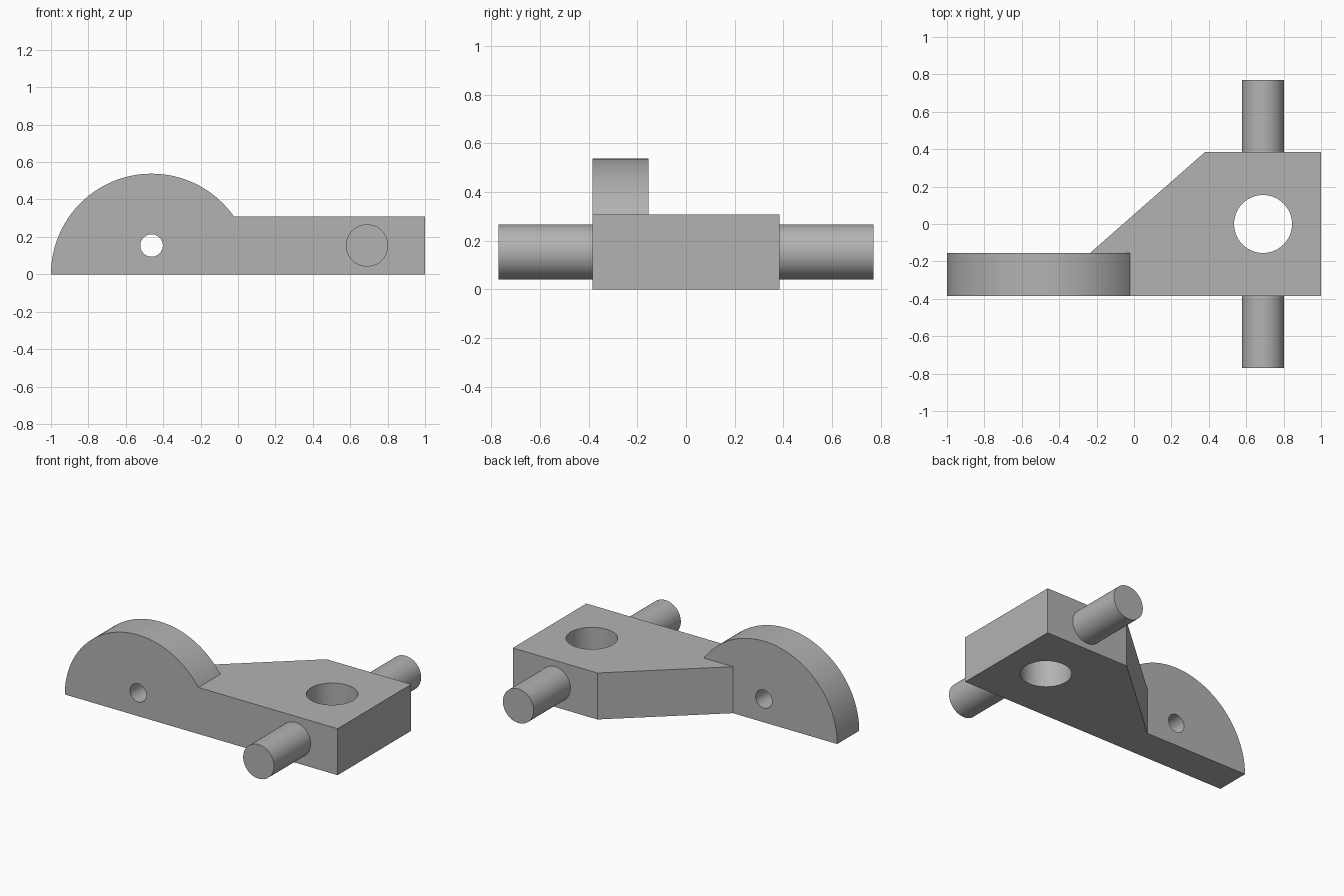
import bpy, bmesh, math
from mathutils import Matrix, Vector

cube = bpy.data.objects.get("Cube")
if cube:
    bpy.data.objects.remove(cube, do_unlink=True)

GREY = (0.45, 0.45, 0.45, 1)
grey = bpy.data.materials.new("plain grey")
grey.use_nodes = True
grey.diffuse_color = GREY
grey.node_tree.nodes["Principled BSDF"].inputs["Base Color"].default_value = GREY

HALF = 0.385            # half depth of the block
ARM_BACK = -0.155       # rear face of the arm
THICK = 0.308           # block height
DISC_X, DISC_R = -0.462, 0.538
PIN_X = 0.69


def prism(name, points, offset):
    """Extrude a closed 3D outline by an offset."""
    bm = bmesh.new()
    face = bm.faces.new([bm.verts.new(p) for p in points])
    result = bmesh.ops.extrude_face_region(bm, geom=[face], use_keep_orig=True)
    moved = [g for g in result["geom"] if isinstance(g, bmesh.types.BMVert)]
    bmesh.ops.translate(bm, verts=moved, vec=offset)
    bmesh.ops.recalc_face_normals(bm, faces=bm.faces)
    mesh = bpy.data.meshes.new(name)
    bm.to_mesh(mesh)
    bm.free()
    mesh.materials.append(grey)
    obj = bpy.data.objects.new(name, mesh)
    bpy.context.collection.objects.link(obj)
    return obj


def arc(radius, end, steps):
    return [(radius * math.cos(end * i / steps), radius * math.sin(end * i / steps))
            for i in range(steps + 1)]


def cylinder(name, centre, radius, offset):
    """Round bar starting at centre and running along offset."""
    turn = Vector(offset).to_track_quat("Z", "Y").to_matrix()
    ring = [Vector(centre) + turn @ Vector((a, b, 0))
            for a, b in arc(radius, math.tau, 64)[:-1]]
    return prism(name, ring, offset)


def combine(target, tool, operation):
    mod = target.modifiers.new(operation.lower(), "BOOLEAN")
    mod.operation, mod.object, mod.solver = operation, tool, "EXACT"
    bpy.ops.object.select_all(action="DESELECT")
    bpy.context.view_layer.objects.active = target
    target.select_set(True)
    bpy.ops.object.modifier_apply(modifier=mod.name)
    bpy.data.objects.remove(tool, do_unlink=True)


# Tapered block joined to the half-round arm
outline = [(-0.3, -HALF), (1, -HALF), (1, HALF), (0.38, HALF),
           (-0.235, ARM_BACK), (-0.3, ARM_BACK)]
body = prism("bracket_body", [(x, y, 0) for x, y in outline], (0, 0, THICK))
half_disc = prism("half_disc", [(DISC_X + a, -HALF, b) for a, b in arc(DISC_R, math.pi, 64)],
                  (0, ARM_BACK + HALF, 0))
combine(body, half_disc, "UNION")

# Vertical bore and small cross hole
combine(body, cylinder("bore_cutter", (PIN_X, 0, -0.1), 0.155, (0, 0, 0.6)), "DIFFERENCE")
combine(body, cylinder("hole_cutter", (DISC_X, -0.5, THICK / 2), 0.06, (0, 0.5, 0)), "DIFFERENCE")

# Side pins
parts = [body]
for name, side in (("front_pin", -1), ("back_pin", 1)):
    parts.append(cylinder(name, (PIN_X, side * HALF, THICK / 2), 0.113, (0, side * HALF, 0)))

bpy.ops.object.select_all(action="DESELECT")
for part in parts:
    part.select_set(True)
bpy.context.view_layer.objects.active = body
bpy.ops.object.shade_smooth_by_angle(angle=math.radians(30))
